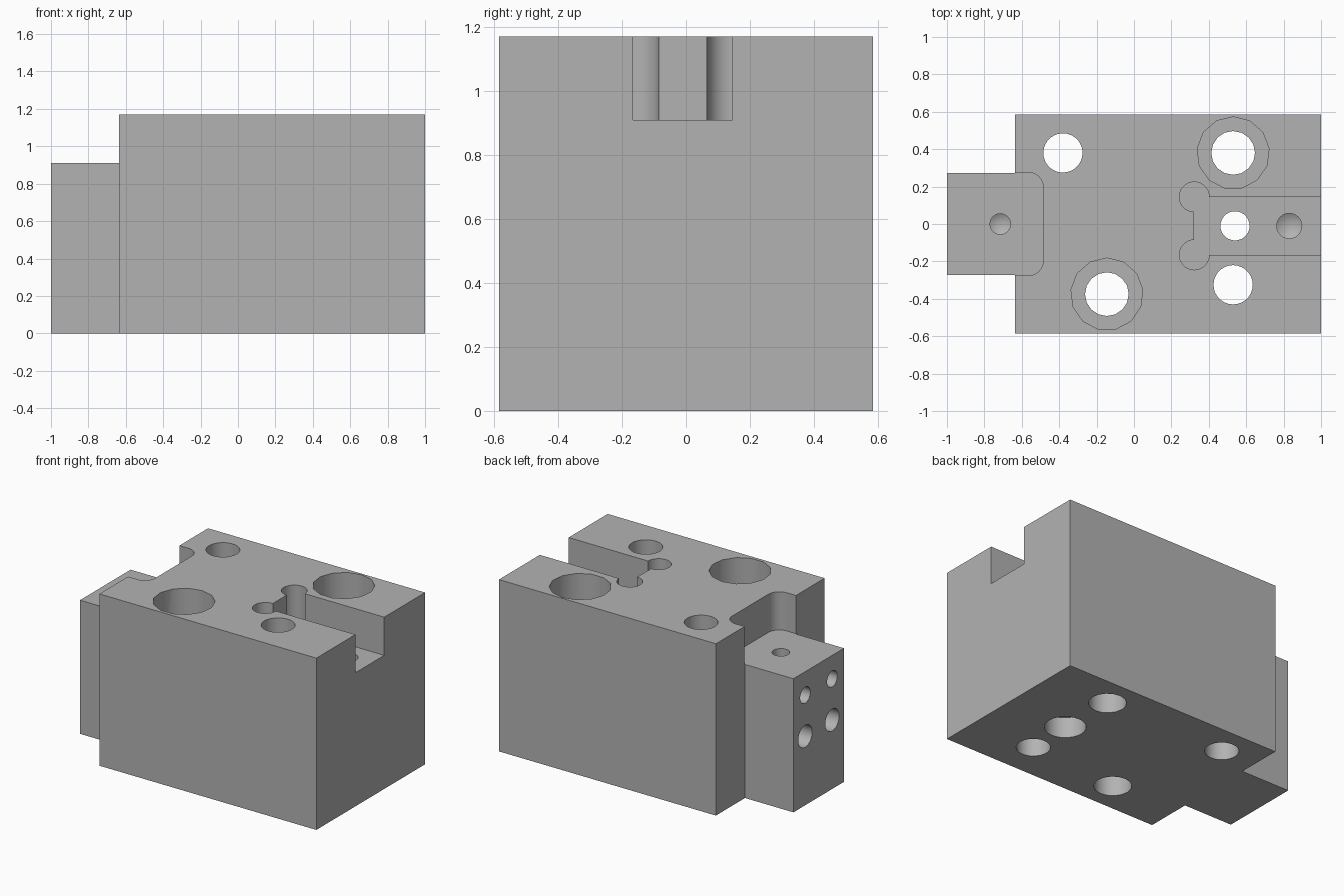
import bpy, bmesh
from math import sin, cos, pi, radians
from mathutils import Matrix, Vector

cube = bpy.data.objects.get("Cube")
if cube:
    bpy.data.objects.remove(cube)

TOP, STEP = 1.17, 0.91
FRONT, BACK = -0.585, 0.585
STEEL = bpy.data.materials.new("machined grey")
STEEL.use_nodes = True
COLOUR = (0.45, 0.45, 0.45, 1)
STEEL.diffuse_color = COLOUR
STEEL.node_tree.nodes["Principled BSDF"].inputs["Base Color"].default_value = COLOUR


def finish(name, bm):
    bmesh.ops.recalc_face_normals(bm, faces=bm.faces)
    mesh = bpy.data.meshes.new(name)
    bm.to_mesh(mesh)
    bm.free()
    mesh.materials.append(STEEL)
    obj = bpy.data.objects.new(name, mesh)
    bpy.context.scene.collection.objects.link(obj)
    return obj


def prism(name, points, z0, z1):
    bm = bmesh.new()
    low = [bm.verts.new((x, y, z0)) for x, y in points]
    high = [bm.verts.new((x, y, z1)) for x, y in points]
    bm.faces.new(low)
    bm.faces.new(high)
    for i in range(len(points)):
        j = (i + 1) % len(points)
        bm.faces.new((low[i], low[j], high[j], high[i]))
    return finish(name, bm)


def circle(x, y, r, sides=28):
    return [(x + r * sin(2 * pi * i / sides), y + r * cos(2 * pi * i / sides))
            for i in range(sides)]


def cut(cutter):
    bpy.context.view_layer.objects.active = body
    mod = body.modifiers.new("cut", 'BOOLEAN')
    mod.operation = 'DIFFERENCE'
    mod.solver = 'EXACT'
    mod.object = cutter
    bpy.ops.object.modifier_apply(modifier=mod.name)
    bpy.data.objects.remove(cutter)


def bore(x, y, r, z0=-0.1, z1=TOP + 0.1, sides=28):
    cut(prism("bore_cutter", circle(x, y, r, sides), z0, z1))


def drill(mouth, direction, r, depth, sides=24):
    """Blind hole with a conical drill point."""
    bm = bmesh.new()
    rings = [[bm.verts.new((x, y, z)) for x, y in circle(0, 0, r, sides)]
             for z in (-0.05, depth)]
    tip = bm.verts.new((0, 0, depth + r * 0.6))
    bm.faces.new(rings[0])
    for i in range(sides):
        j = (i + 1) % sides
        bm.faces.new((rings[0][i], rings[0][j], rings[1][j], rings[1][i]))
        bm.faces.new((rings[1][i], rings[1][j], tip))
    turn = Vector(direction).to_track_quat('Z', 'Y').to_matrix().to_4x4()
    bm.transform(Matrix.Translation(mouth) @ turn)
    cut(finish("drill_cutter", bm))


# Main block with its projecting tongue
SHOULDER, TONGUE = -0.635, 0.272
body = prism("block_body", [
    (1, FRONT), (1, BACK), (SHOULDER, BACK), (SHOULDER, TONGUE), (-1, TONGUE),
    (-1, -TONGUE), (SHOULDER, -TONGUE), (SHOULDER, FRONT)], 0, TOP)

# Pocket above the tongue, with rounded inner corners
R, WALL, HALF = 0.08, -0.485, 0.276
arc = [(WALL - R + R * sin(a), HALF - R + R * cos(a))
       for a in (i * pi / 16 for i in range(9))]
pocket = [(-1.1, HALF)] + arc
pocket += [(x, -y) for x, y in reversed(pocket)]
cut(prism("pocket_cutter", pocket, STEP, TOP + 0.1))

# Slot open to the side, relieved at both inner corners
Y0, Y1, END = -0.165, 0.145, 0.322
cut(prism("slot_cutter", [(END, Y0), (1.1, Y0), (1.1, Y1), (END, Y1)], STEP, TOP + 0.1))
for y in (Y0, Y1):
    bore(END, y, 0.08, z0=STEP)

# Plain through holes
for x, y in ((-0.38, 0.38), (0.53, -0.325)):
    bore(x, y, 0.105)

# Counterbored bolt holes
for x, y in ((0.53, 0.38), (-0.145, -0.375)):
    bore(x, y, 0.117, sides=16)
    bore(x, y, 0.193, z0=0.75, sides=13)

# Slot hole, widened from below
bore(0.54, -0.01, 0.078)
bore(0.54, -0.01, 0.128, z1=0.14)

# Blind drilled holes in the slot floor, tongue top and tongue end
drill((0.83, -0.01, STEP), (0, 0, -1), 0.067, 0.25)
drill((-0.715, 0, STEP), (0, 0, -1), 0.055, 0.25)
for side in (-1, 1):
    drill((-1, side * 0.145, 0.75), (1, 0, 0), 0.055, 0.22)
    drill((-1, side * 0.145, 0.47), (1, 0, 0), 0.075, 0.25)

# Smooth bores, crisp edges
bpy.ops.object.select_all(action='DESELECT')
body.select_set(True)
bpy.context.view_layer.objects.active = body
bpy.ops.object.shade_smooth_by_angle(angle=radians(30))
